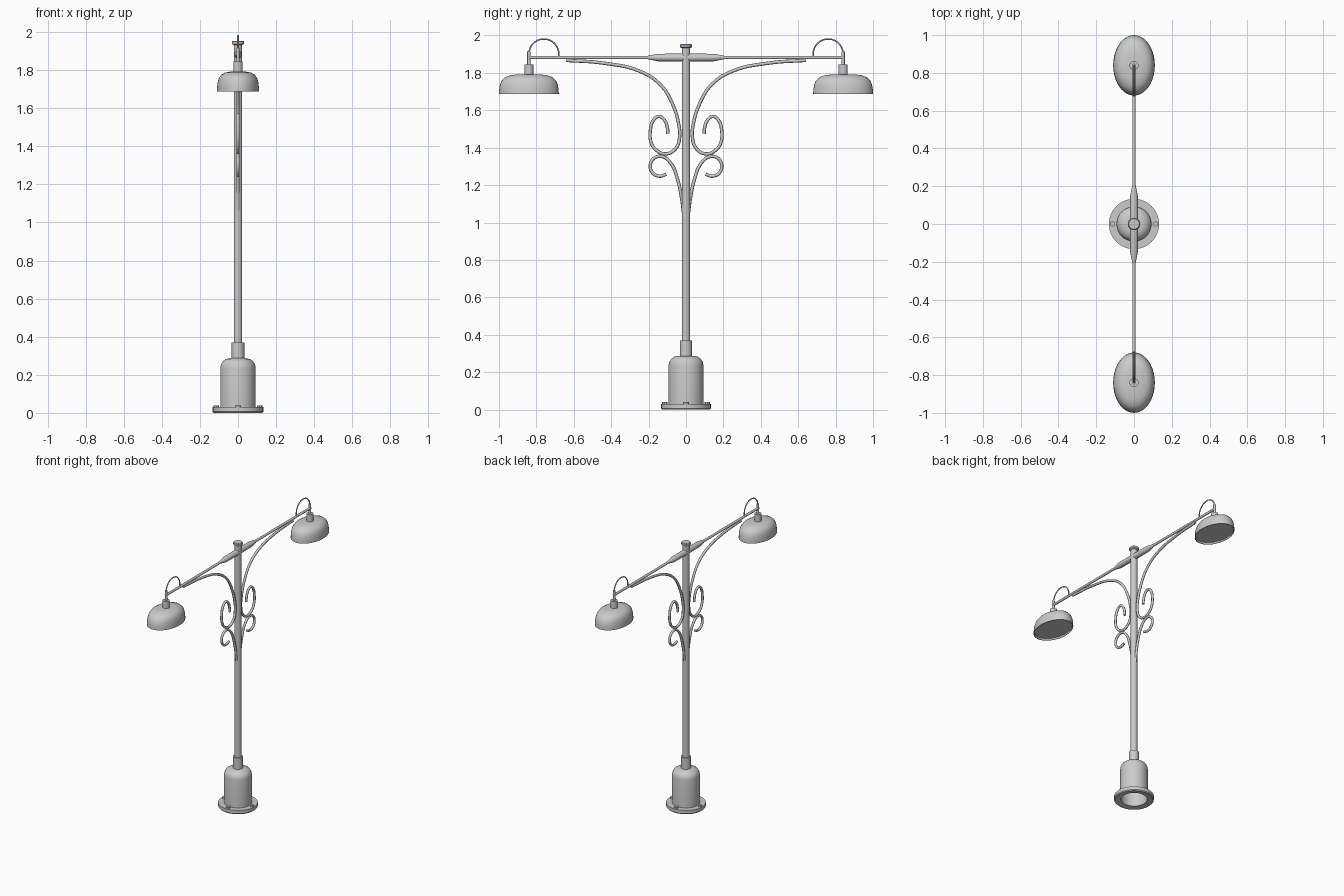
import bpy, bmesh, math
from mathutils import Matrix, Vector

if "Cube" in bpy.data.objects:
    bpy.data.objects.remove(bpy.data.objects["Cube"])

metal = bpy.data.materials.new("grey_metal")
metal.use_nodes = True
metal.diffuse_color = (0.6, 0.6, 0.6, 1)
metal.node_tree.nodes["Principled BSDF"].inputs["Base Color"].default_value = (0.6, 0.6, 0.6, 1)


def smooth(obj, angle=35):
    bpy.ops.object.select_all(action="DESELECT")
    obj.select_set(True)
    bpy.context.view_layer.objects.active = obj
    bpy.ops.object.shade_smooth_by_angle(angle=math.radians(angle))


def lathe(name, profile, sides=32, at=(0, 0, 0), squash=1.0, along_y=False):
    """Spin a (radius, height) profile around its axis."""
    bm = bmesh.new()
    verts = [bm.verts.new((r, 0, z)) for r, z in profile]
    edges = [bm.edges.new(pair) for pair in zip(verts, verts[1:])]
    bmesh.ops.spin(bm, geom=verts + edges, cent=(0, 0, 0), axis=(0, 0, 1),
                   angle=math.tau, steps=sides, use_duplicate=False)
    bmesh.ops.remove_doubles(bm, verts=bm.verts, dist=0.0001)
    bmesh.ops.recalc_face_normals(bm, faces=bm.faces)
    bm.transform(Matrix.Diagonal((squash, 1, 1, 1)))
    if along_y:
        bm.transform(Matrix.Rotation(-math.pi / 2, 4, "X"))
    mesh = bpy.data.meshes.new(name)
    bm.to_mesh(mesh)
    bm.free()
    mesh.materials.append(metal)
    obj = bpy.data.objects.new(name, mesh)
    obj.location = at
    bpy.context.collection.objects.link(obj)
    smooth(obj)
    return obj


def cylinder(name, radius, low, high, sides=24, at=(0, 0, 0)):
    return lathe(name, [(0, low), (radius, low), (radius, high), (0, high)], sides, at)


def rod(name, path, radius, side):
    """Round bar along (y, z) points, mirrored by side."""
    curve = bpy.data.curves.new(name, "CURVE")
    curve.dimensions = "3D"
    curve.bevel_depth = radius
    curve.bevel_resolution = 2
    curve.resolution_u = 6
    curve.use_fill_caps = True
    spline = curve.splines.new("BEZIER")
    spline.bezier_points.add(len(path) - 1)
    for point, (y, z) in zip(spline.bezier_points, path):
        point.co = Vector((0, y * side, z))
        point.handle_left_type = point.handle_right_type = "AUTO"
    curve.materials.append(metal)
    obj = bpy.data.objects.new(name, curve)
    bpy.context.collection.objects.link(obj)
    bpy.ops.object.select_all(action="DESELECT")
    obj.select_set(True)
    bpy.context.view_layer.objects.active = obj
    bpy.ops.object.convert(target="MESH")
    smooth(bpy.context.object, 50)


# Hollow base: flange, bell-shaped housing and collar
bell = [(0.093, 0.235), (0.09, 0.253), (0.08, 0.27), (0.064, 0.282), (0.045, 0.287)]
inner = [(r - 0.005, z - 0.005) for r, z in reversed(bell)]
lathe("base_housing",
      [(0, 0.287)] + bell[::-1] + [(0.093, 0.03), (0.133, 0.03), (0.133, 0.006),
      (0.128, 0), (0.088, 0.006)] + inner[::-1] + [(0, 0.282)], 40)
cylinder("base_collar", 0.033, 0.28, 0.37)
for i in range(4):
    a = i * math.pi / 2
    cylinder("flange_bolt", 0.014, 0.025, 0.04, 8,
             (0.114 * math.cos(a), 0.114 * math.sin(a), 0))

# Pole and its cap
cylinder("pole", 0.022, 0.36, 1.93)
lathe("pole_cap", [(0, 1.9), (0.022, 1.9), (0.022, 1.932), (0.032, 1.937),
                   (0.032, 1.95), (0.028, 1.954), (0, 1.954)], 24)

# Crossbar with a thick tapered sleeve
lathe("crossbar", [(0, -0.845), (0.009, -0.845), (0.009, 0.845), (0, 0.845)],
      12, (0, 0, 1.882), along_y=True)
lathe("crossbar_sleeve",
      [(0, -0.205), (0.009, -0.205), (0.02, -0.15), (0.021, 0),
       (0.02, 0.15), (0.009, 0.205), (0, 0.205)], 16, (0, 0, 1.882), along_y=True)

brace = [(0.64, 1.867), (0.44, 1.852), (0.25, 1.81), (0.14, 1.74), (0.075, 1.64),
         (0.04, 1.53), (0.034, 1.46), (0.052, 1.4), (0.105, 1.367), (0.16, 1.388),
         (0.187, 1.43), (0.191, 1.49), (0.175, 1.545), (0.145, 1.567),
         (0.115, 1.547), (0.1, 1.51), (0.097, 1.475)]
scroll = [(0.01, 1.02), (0.022, 1.12), (0.045, 1.23), (0.08, 1.315), (0.13, 1.353),
          (0.175, 1.34), (0.191, 1.3), (0.175, 1.262), (0.14, 1.248), (0.105, 1.258)]
wire = [(0.76 + 0.08 * math.cos(a), 1.9 + 0.081 * math.sin(a))
        for a in [i * math.pi / 10 for i in range(11)]]
wire.append((0.68, 1.88))

# Oval shade with a rim and a recessed underside
shade = [(0, 1.793), (0.06, 1.792), (0.1, 1.787), (0.128, 1.776), (0.146, 1.758),
         (0.155, 1.735), (0.159, 1.71), (0.16, 1.688), (0.154, 1.688),
         (0.153, 1.7), (0, 1.7)]

for side, word in ((1, "back"), (-1, "front")):
    lamp = (0, 0.84 * side, 0)
    rod(word + "_brace", brace, 0.009, side)
    rod(word + "_lower_scroll", scroll, 0.009, side)
    rod(word + "_cable", wire, 0.004, side)
    cylinder(word + "_lamp_stem", 0.009, 1.83, 1.915, 12, lamp)
    cylinder(word + "_lamp_socket", 0.024, 1.785, 1.845, 20, lamp)
    lathe(word + "_lamp_shade", shade, 40, lamp, squash=0.69)
